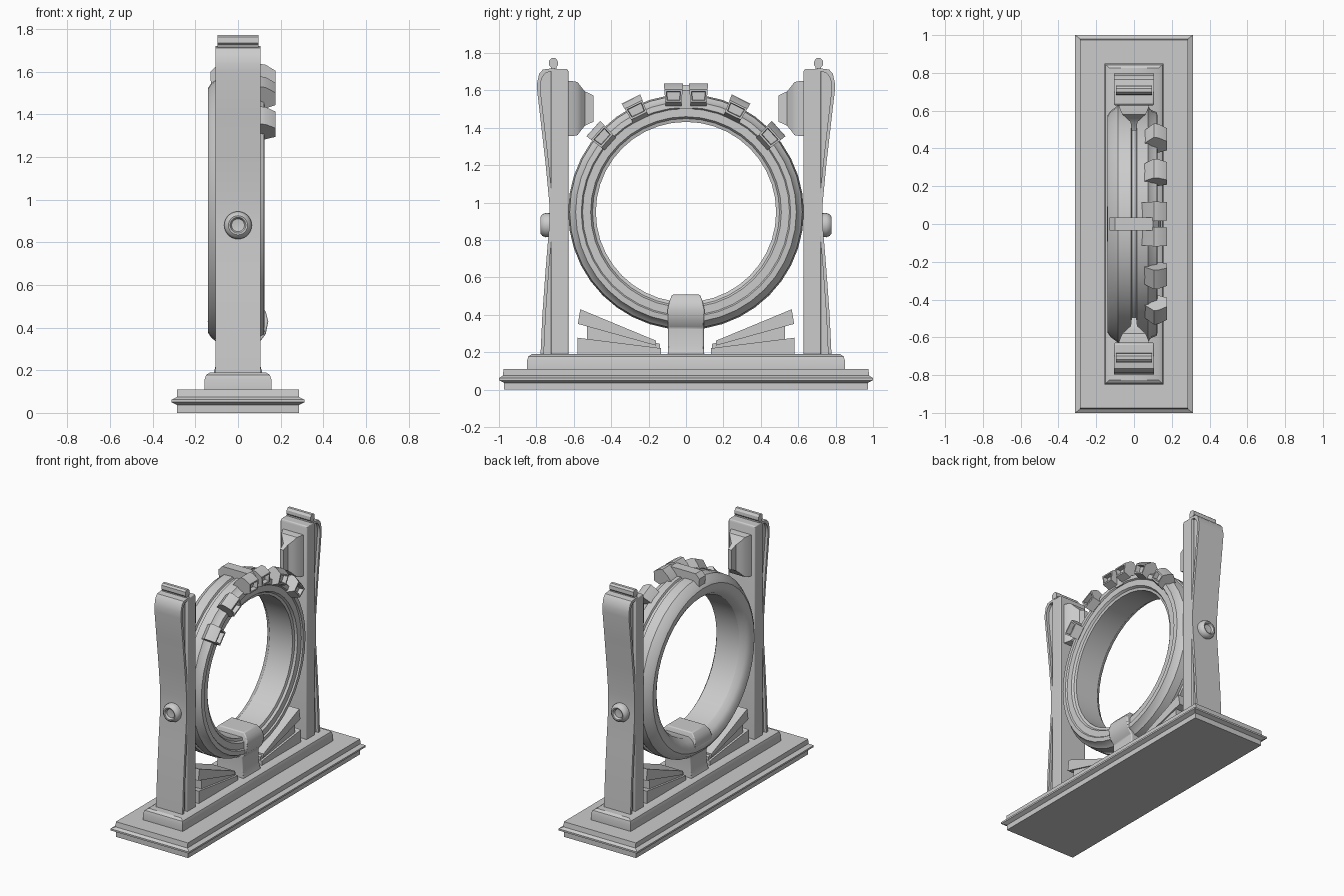
import bpy, bmesh, math
from mathutils import Vector

if "Cube" in bpy.data.objects:
    bpy.data.objects.remove(bpy.data.objects["Cube"])

RING_Z = 0.95  # height of the ring centre


def make(name, verts, faces, mirror=False, bevel=0.0, inset_dir=None):
    bm = bmesh.new()
    vs = [bm.verts.new(v) for v in verts]
    for f in faces:
        bm.faces.new([vs[i] for i in f])
    bmesh.ops.recalc_face_normals(bm, faces=bm.faces)
    if inset_dir:
        # sunken panel on the face that looks along inset_dir
        face = max(bm.faces, key=lambda f: f.normal.dot(Vector(inset_dir)))
        bmesh.ops.inset_individual(bm, faces=[face], thickness=0.014, depth=0)
        bmesh.ops.inset_individual(bm, faces=[face], thickness=0.004, depth=-0.03)
    me = bpy.data.meshes.new(name)
    bm.to_mesh(me)
    bm.free()
    ob = bpy.data.objects.new(name, me)
    bpy.context.collection.objects.link(ob)
    if bevel:
        m = ob.modifiers.new("Bevel", 'BEVEL')
        m.width, m.segments, m.limit_method = bevel, 2, 'ANGLE'
    if mirror:
        m = ob.modifiers.new("Mirror", 'MIRROR')
        m.use_axis = (False, True, False)
    return ob


def loft(name, rings, closed=False, **kw):
    """Skin matching rings of points, capped unless closed into a loop."""
    n, k = len(rings[0]), len(rings)
    faces = []
    for i in range(k if closed else k - 1):
        a, b = i * n, ((i + 1) % k) * n
        faces += [(a + j, a + (j + 1) % n, b + (j + 1) % n, b + j) for j in range(n)]
    if not closed:
        faces += [tuple(range(n)), tuple(range((k - 1) * n, k * n))]
    return make(name, [p for r in rings for p in r], faces, **kw)


def stack(name, levels, **kw):
    """Rectangles (half x, half y, z) stacked upwards."""
    return loft(name, [[(-x, -y, z), (x, -y, z), (x, y, z), (-x, y, z)]
                       for x, y, z in levels], **kw)


def prism(name, yz, hx, **kw):
    """A y-z outline extruded evenly along x."""
    return loft(name, [[(x, y, z) for y, z in yz] for x in (-hx, hx)], **kw)


# base plate with a pointed lip, and the rounded step above it
stack("base_plate", [(.285, .972, 0), (.285, .972, .037), (.312, 1, .05), (.312, 1, .062),
                     (.285, .98, .075), (.285, .975, .11)])
stack("base_step", [(.157, .85, .11), (.157, .85, .155), (.15, .843, .178), (.13, .825, .19)])

# pillars: straight core, waisted outer cover and recessed filling between them
prism("pillar_core", [(.628, .185), (.722, .185), (.722, 1.715), (.634, 1.715), (.628, 1.70)],
      .105, mirror=True, bevel=.006)
outer = [(.778, .185), (.768, .4), (.75, .65), (.731, .88), (.731, 1.0), (.75, 1.2),
         (.775, 1.42), (.796, 1.6), (.796, 1.64), (.785, 1.69), (.765, 1.712), (.70, 1.72)]
inner = [(max(y - .018, .70), z - (.016 if z > 1.65 else 0)) for y, z in outer]
prism("pillar_cover", outer + inner[::-1], .105, mirror=True)
prism("pillar_filling", [(.69, .185)] + inner, .085, mirror=True)

# caps on top of the pillars
prism("pillar_cap", [(.693, 1.71), (.722, 1.71), (.722, 1.725), (.733, 1.735), (.731, 1.762),
                     (.718, 1.773), (.698, 1.773), (.686, 1.758), (.684, 1.735), (.693, 1.725)],
      .095, mirror=True)

# dimpled round knobs on the outer faces
N = 24
knob = [(.063, .715), (.065, .75), (.058, .768), (.045, .778), (.037, .776), (.03, .762), (.012, .76)]
loft("pillar_knob", [[(r * math.cos(2 * math.pi * j / N), y, .88 + r * math.sin(2 * math.pi * j / N))
                      for j in range(N)] for r, y in knob], mirror=True)

# flared emitters near the top of the inner faces
flare = [(.085, .147, .64), (.075, .147, .61), (.062, .142, .58), (.04, .115, .56),
         (.018, .092, .54), (.013, .07, .495)]
loft("inner_emitter", [[(-x, y, 1.503 - z), (x, y, 1.503 - z), (x, y, 1.503 + z), (-x, y, 1.503 + z)]
                       for x, z, y in flare], mirror=True)

# ring: cross-section (x, radius) turned round the x axis
section = [(-.085, .482), (-.12, .505), (-.138, .535), (-.14, .575), (-.125, .598), (-.085, .628),
           (-.015, .63), (-.01, .617), (.01, .617), (.015, .63), (.075, .622), (.09, .605),
           (.122, .59), (.125, .56), (.115, .553), (.115, .51), (.10, .50), (.095, .482)]
SEG = 40
loft("ring", [[(x, r * math.sin(2 * math.pi * i / SEG), RING_Z + r * math.cos(2 * math.pi * i / SEG))
               for x, r in section] for i in range(SEG)], closed=True)


# clamps along the top of the ring
def clamp(name, degrees, t, w, lift, **kw):
    a = math.radians(degrees)
    prof = [(.04, .60), (.065, .635), (.105, .672), (.13, .668), (.175, .640), (.175, .572), (.12, .55)]
    rings = []
    for s in (-1, 1):
        row = []
        for x, r in prof:
            r += lift
            u = t + s * w * (1 + 1.6 * (r - .63))
            row.append((x, u * math.cos(a) + r * math.sin(a), RING_Z + r * math.cos(a) - u * math.sin(a)))
        rings.append(row)
    return loft(name, rings, inset_dir=(1, 0, 0), mirror=True, **kw)


clamp("top_clamp", 0, .067, .047, .015)
clamp("upper_clamp", 26, 0, .052, 0)
clamp("side_clamp", 48, 0, .052, -.005)
stack("top_clamp_bridge", [(.125, .035, 1.50), (.13, .035, 1.60), (.10, .035, 1.63)])

# pedestal that grips the bottom of the ring
stack("ring_pedestal", [(.115, .098, .185), (.10, .095, .24), (.10, .095, .33), (.13, .097, .37),
                        (.142, .098, .43), (.13, .088, .475), (.10, .075, .508)], bevel=.006)

# fanned wedges between pedestal and pillars
wedges = [[(.135, .185), (.58, .185), (.58, .278), (.135, .222)],
          [(.14, .215), (.53, .27), (.53, .345), (.14, .245)],
          [(.16, .236), (.578, .352), (.565, .43), (.16, .262)]]
for i, w in enumerate(wedges):
    prism(f"wedge_{i + 1}", w, (.095, .08, .09)[i], mirror=True)

# smooth shading with crisp edges
bpy.ops.object.select_all(action='SELECT')
bpy.context.view_layer.objects.active = bpy.data.objects["ring"]
bpy.ops.object.shade_smooth_by_angle(angle=math.radians(32))
